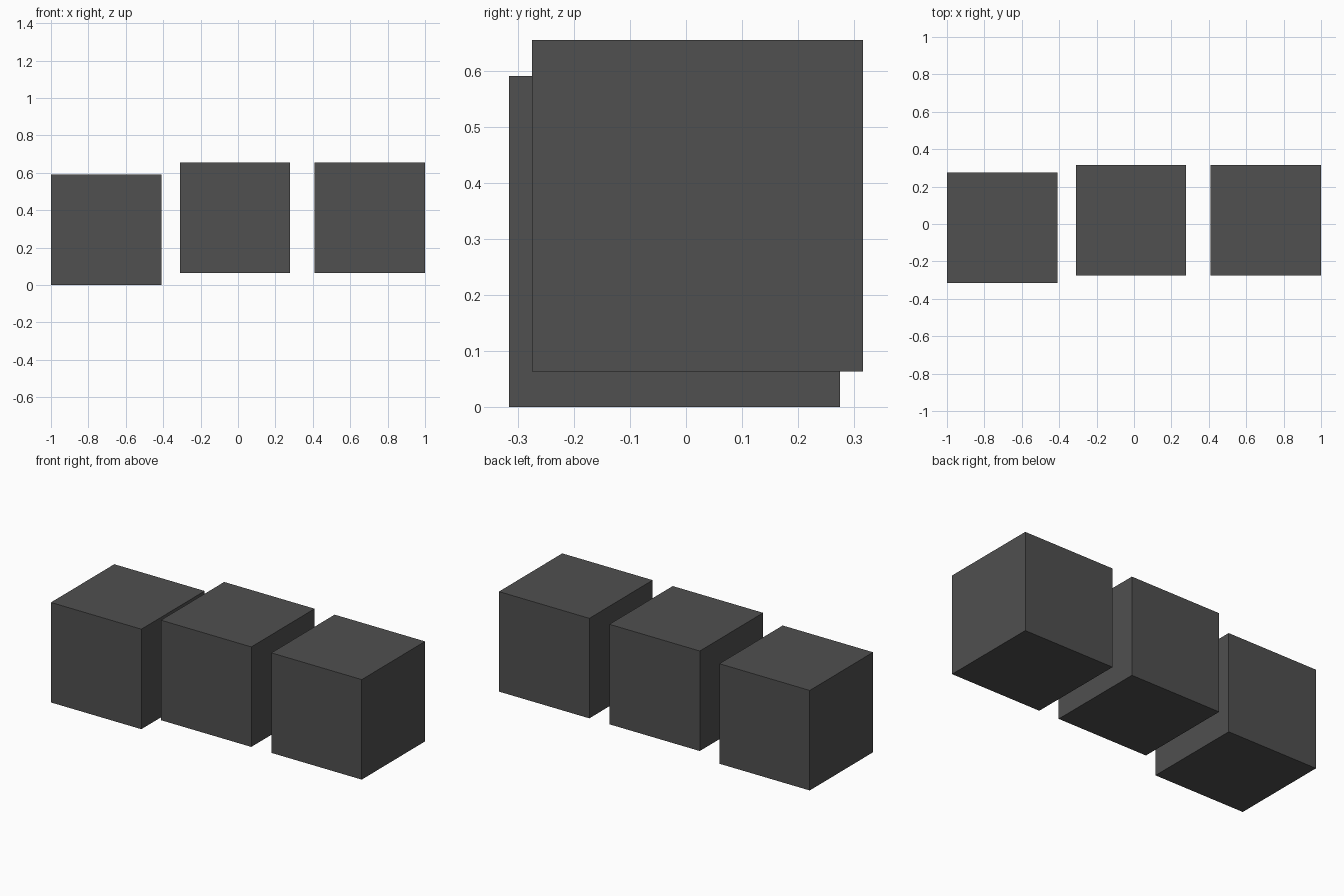
import bpy

if "Cube" in bpy.data.objects:
    bpy.data.objects.remove(bpy.data.objects["Cube"])

SIZE = 0.59

# Dark grey shared by all cubes
dark = bpy.data.materials.new("dark_grey")
dark.diffuse_color = (0.08, 0.08, 0.08, 1)
dark.use_nodes = True
dark.node_tree.nodes["Principled BSDF"].inputs["Base Color"].default_value = dark.diffuse_color


def cube(name, x, y, z):
    bpy.ops.mesh.primitive_cube_add(size=SIZE, location=(x, y, z))
    obj = bpy.context.object
    obj.name = name
    obj.data.materials.append(dark)


# Row of three cubes; the left one sits slightly lower and further forward
cube("left_cube", -0.705, -0.0205, 0.295)
cube("middle_cube", -0.016, 0.0205, 0.359)
cube("right_cube", 0.705, 0.0205, 0.359)
